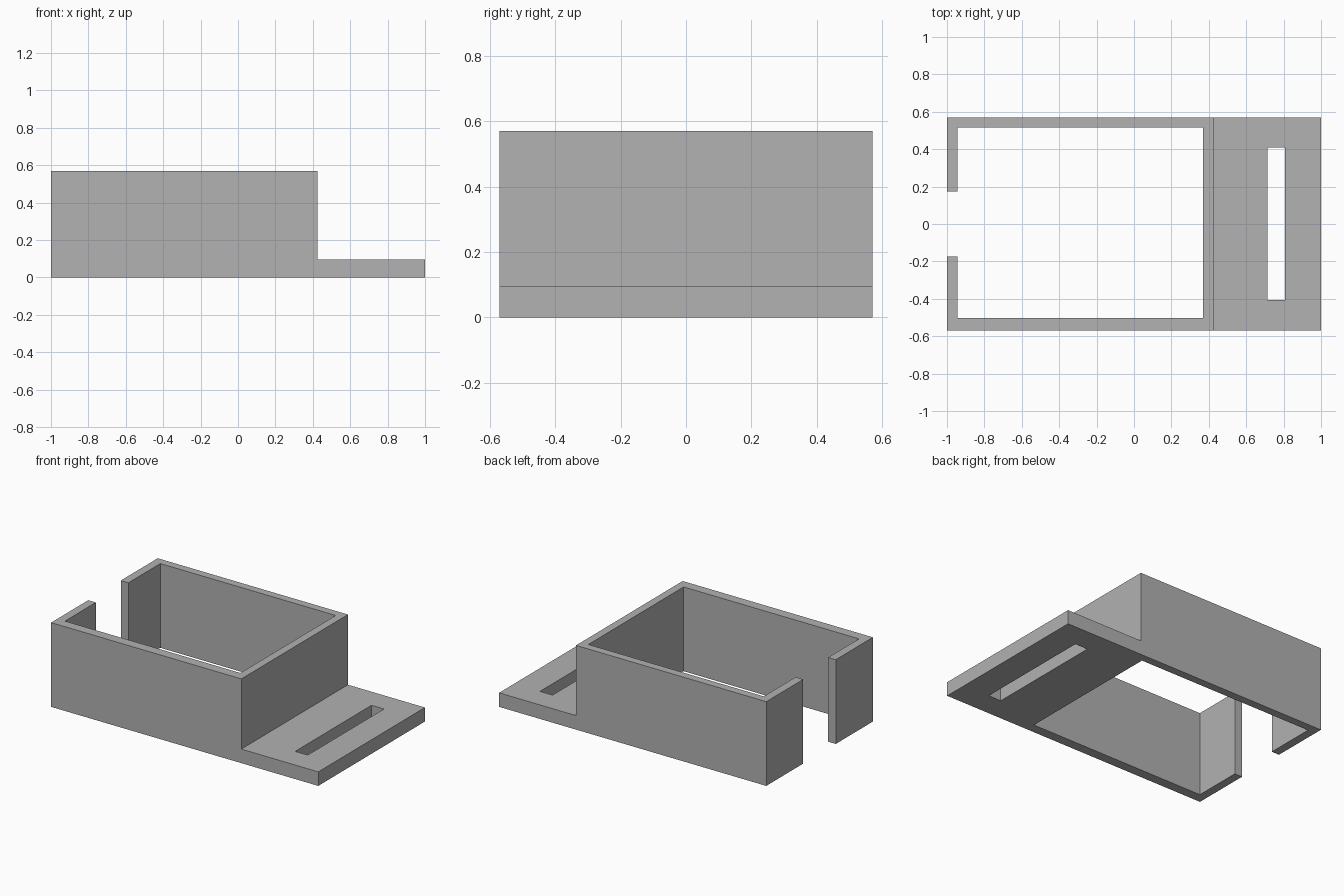
import bpy
import bmesh
from mathutils import Vector

default = bpy.data.objects.get("Cube")
if default:
    bpy.data.objects.remove(default, do_unlink=True)

HALF_DEPTH = 0.57
HEIGHT = 0.57
PLATE_TOP = 0.095
STEP_X = 0.424

grey = bpy.data.materials.new("plain grey")
grey.use_nodes = True
colour = (0.445, 0.445, 0.445, 1)
grey.diffuse_color = colour
grey.node_tree.nodes["Principled BSDF"].inputs["Base Color"].default_value = colour


def prism(name, outline, depth):
    """Extrude a polygon given as 3D points along +y."""
    bm = bmesh.new()
    face = bm.faces.new([bm.verts.new(p) for p in outline])
    result = bmesh.ops.extrude_face_region(bm, geom=[face])
    verts = [g for g in result["geom"] if isinstance(g, bmesh.types.BMVert)]
    bmesh.ops.translate(bm, verts=verts, vec=Vector((0, depth, 0)))
    bmesh.ops.recalc_face_normals(bm, faces=bm.faces)
    mesh = bpy.data.meshes.new(name)
    bm.to_mesh(mesh)
    bm.free()
    mesh.materials.append(grey)
    obj = bpy.data.objects.new(name, mesh)
    bpy.context.collection.objects.link(obj)
    return obj


def cut(target, name, x0, x1, y0, y1):
    """Cut a rectangular hole through the full height."""
    low, high = -0.1, HEIGHT + 0.1
    outline = [(x0, y0, low), (x1, y0, low), (x1, y0, high), (x0, y0, high)]
    cutter = prism(name, outline, y1 - y0)
    cutter.hide_render = True
    mod = target.modifiers.new(name, "BOOLEAN")
    mod.operation = "DIFFERENCE"
    mod.solver = "EXACT"
    mod.object = cutter
    bpy.context.view_layer.objects.active = target
    bpy.ops.object.modifier_apply(modifier=mod.name)
    bpy.data.objects.remove(cutter, do_unlink=True)


# Stepped body: tall box with a low mounting plate on its left side
profile = [(-1, 0), (1, 0), (1, PLATE_TOP), (STEP_X, PLATE_TOP),
           (STEP_X, HEIGHT), (-1, HEIGHT)]
body = prism("open_box_with_plate",
             [(x, -HALF_DEPTH, z) for x, z in profile], 2 * HALF_DEPTH)

# Open cavity, gap in the end wall, and slot in the plate
cut(body, "cavity_cutter", -0.943, 0.37, -0.503, 0.516)
cut(body, "gap_cutter", -1.1, -0.8, -0.173, 0.175)
cut(body, "slot_cutter", 0.713, 0.807, -0.407, 0.409)
